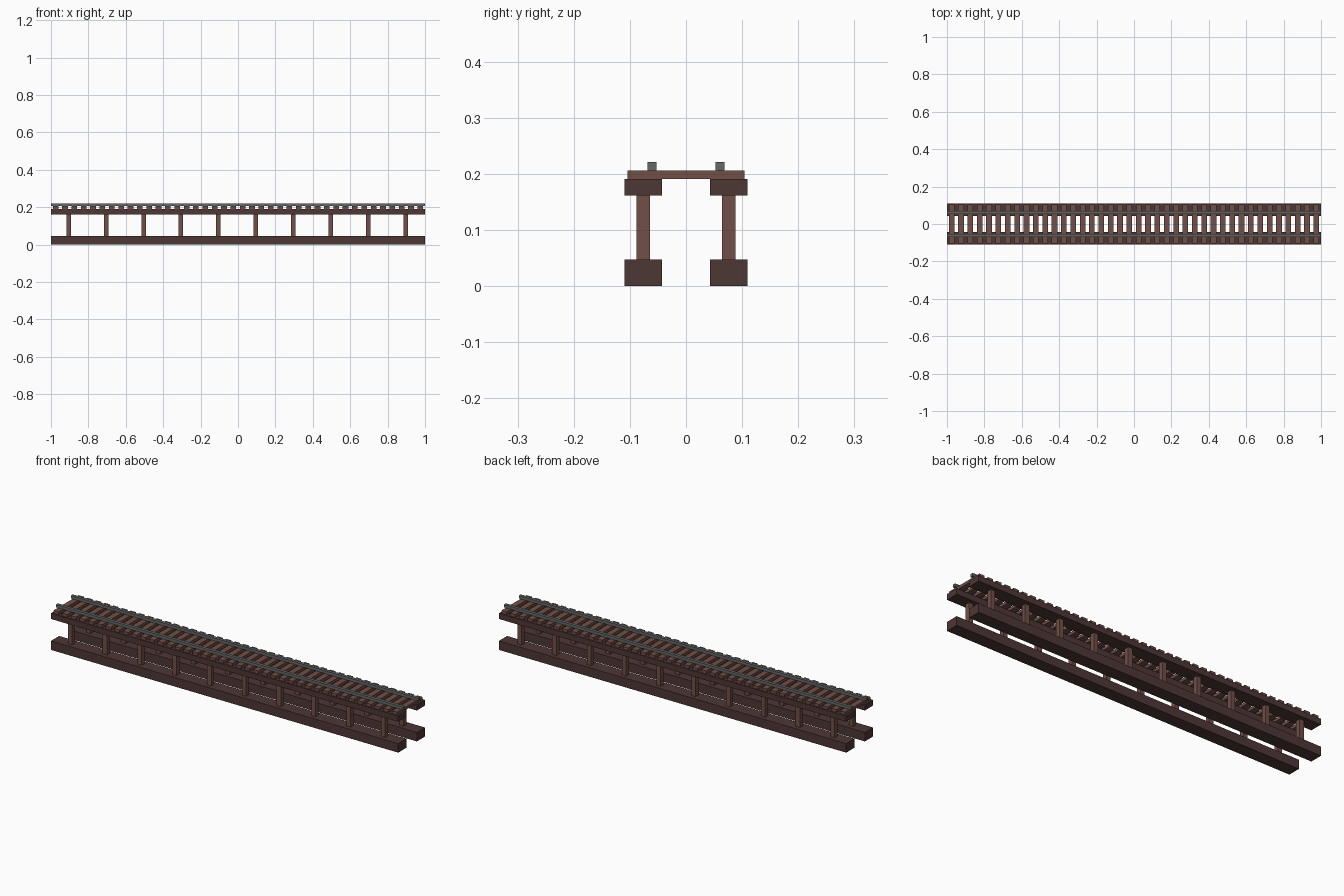
import bpy, bmesh
from mathutils import Matrix, Vector

if "Cube" in bpy.data.objects:
    bpy.data.objects.remove(bpy.data.objects["Cube"])


def material(name, rgb):
    m = bpy.data.materials.new(name)
    m.diffuse_color = (*rgb, 1)
    m.use_nodes = True
    m.node_tree.nodes["Principled BSDF"].inputs["Base Color"].default_value = m.diffuse_color
    return m


DARK = material("dark_timber", (0.075, 0.038, 0.036))
BROWN = material("brown_timber", (0.165, 0.078, 0.064))
STEEL = material("steel", (0.13, 0.14, 0.14))


def boxes(name, mat, xs, ys, zs):
    """One object holding a box for every pair of x and y ranges."""
    bm = bmesh.new()
    for x0, x1 in xs:
        for y0, y1 in ys:
            lo, hi = Vector((x0, y0, zs[0])), Vector((x1, y1, zs[1]))
            bmesh.ops.create_cube(bm, size=1, matrix=Matrix.Translation((lo + hi) / 2)
                                  @ Matrix.Diagonal((*(hi - lo), 1)))
    me = bpy.data.meshes.new(name)
    bm.to_mesh(me)
    bm.free()
    me.materials.append(mat)
    ob = bpy.data.objects.new(name, me)
    bpy.context.collection.objects.link(ob)


def both(a, b):
    return [(-b, -a), (a, b)]


FULL = [(-1, 1)]

# long girders
boxes("lower_beams", DARK, FULL, both(0.043, 0.11), (0, 0.047))
boxes("upper_beams", DARK, FULL, both(0.043, 0.11), (0.161, 0.191))

# upright posts between the girders
posts = [-0.906 + 0.2004 * i for i in range(10)]
boxes("posts", BROWN, [(x - 0.012, x + 0.012) for x in posts],
      both(0.064, 0.088), (0.047, 0.161))

# sleepers
pitch = 0.05
boxes("sleepers", BROWN, [(-0.99 + pitch * i - 0.0, -0.99 + pitch * i + 0.03) for i in range(40)],
      [(-0.104, 0.104)], (0.191, 0.206))

# rails
boxes("rails", STEEL, FULL, both(0.053, 0.069), (0.206, 0.221))
